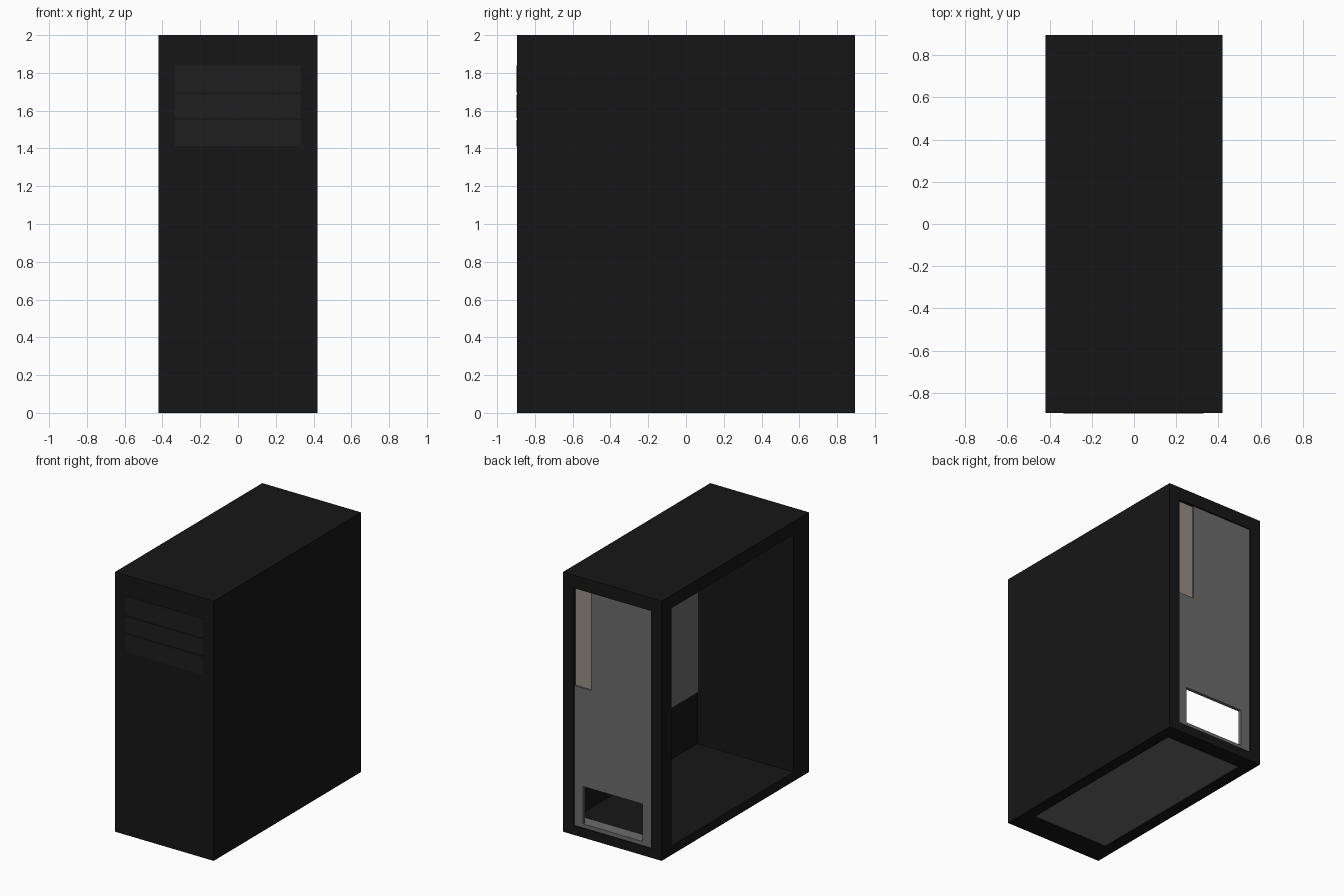
import bpy

if "Cube" in bpy.data.objects:
    bpy.data.objects.remove(bpy.data.objects["Cube"])


def material(name, rgb):
    m = bpy.data.materials.new(name)
    m.diffuse_color = (*rgb, 1)
    m.use_nodes = True
    m.node_tree.nodes["Principled BSDF"].inputs["Base Color"].default_value = m.diffuse_color
    return m


BLACK = material("black_paint", (0.008, 0.008, 0.008))
BAY = material("bay_plastic", (0.013, 0.013, 0.013))
GREY = material("bare_steel", (0.15, 0.15, 0.15))
BEIGE = material("port_plate", (0.32, 0.275, 0.235))


def box(name, x, y, z, mat=None):
    """Box from (min, max) ranges on each axis."""
    bpy.ops.mesh.primitive_cube_add(size=1)
    o = bpy.context.object
    o.name = name
    for v in o.data.vertices:
        v.co = [r[0] if c < 0 else r[1] for c, r in zip(v.co, (x, y, z))]
    if mat:
        o.data.materials.append(mat)
    return o


def cut(target, *ranges):
    """Subtract a box and throw the cutter away."""
    c = box("cutter", *ranges)
    c.hide_render = True
    m = target.modifiers.new("cut", "BOOLEAN")
    m.operation, m.solver, m.object = "DIFFERENCE", "EXACT", c
    bpy.context.view_layer.objects.active = target
    bpy.ops.object.modifier_apply(modifier=m.name)
    bpy.data.objects.remove(c)


# Case shell: open left side, rear opening, shallow opening underneath
case = box("case_shell", (-0.42, 0.42), (-0.895, 0.895), (0, 2), BLACK)
cut(case, (-0.5, 0.40), (-0.71, 0.775), (0.07, 1.90))
cut(case, (-0.33, 0.33), (0.70, 1.0), (0.07, 1.90))
cut(case, (-0.33, 0.33), (-0.71, 0.77), (-0.1, 0.03))

# Bottom plate
box("bottom_plate", (-0.33, 0.33), (-0.71, 0.77), (0.008, 0.03), GREY)

# Rear plate with port recess and power supply hole
rear = box("rear_plate", (-0.33, 0.33), (0.86, 0.885), (0.07, 1.90), GREY)
cut(rear, (0.19, 0.34), (0.80, 1.0), (1.145, 1.95))
cut(rear, (-0.25, 0.257), (0.80, 1.0), (0.10, 0.388))
box("port_plate", (0.19, 0.33), (0.86, 0.873), (1.145, 1.90), BEIGE)
box("power_supply_ledge", (-0.33, 0.33), (0.79, 0.86), (0.07, 0.10), GREY)

# Board tray on the inside of the closed side
box("board_tray", (0.39, 0.40), (-0.71, 0.775), (0.47, 1.90), GREY)

# Drive bay covers
for i, z in enumerate(((1.41, 1.55), (1.56, 1.685), (1.697, 1.84))):
    box(f"bay_cover_{i + 1}", (-0.335, 0.33), (-0.898, -0.88), z, BAY)
